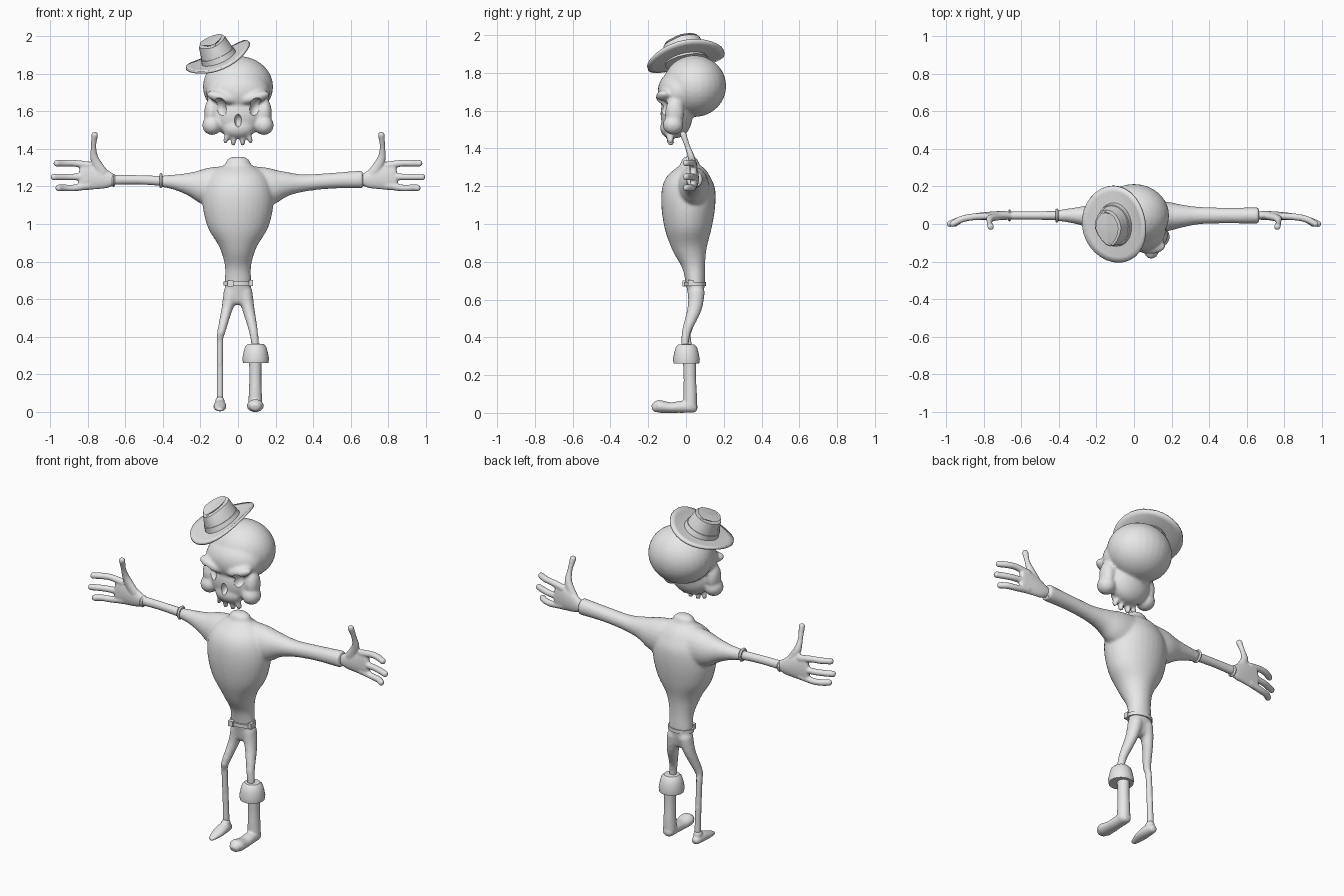
import bpy, bmesh, math
from mathutils import Vector, Matrix, Euler

cube = bpy.data.objects.get("Cube")
if cube:
    bpy.data.objects.remove(cube, do_unlink=True)

clay = bpy.data.materials.new("light_grey")
clay.use_nodes = True
clay.diffuse_color = (0.8, 0.8, 0.8, 1)
clay.node_tree.nodes["Principled BSDF"].inputs["Base Color"].default_value = (0.8, 0.8, 0.8, 1)

Y, Z = Vector((0, 1, 0)), Vector((0, 0, 1))


def activate(obj):
    bpy.ops.object.select_all(action='DESELECT')
    obj.select_set(True)
    bpy.context.view_layer.objects.active = obj


def add(name, bm, angle=40):
    bmesh.ops.recalc_face_normals(bm, faces=bm.faces)
    mesh = bpy.data.meshes.new(name)
    bm.to_mesh(mesh)
    bm.free()
    mesh.materials.append(clay)
    obj = bpy.data.objects.new(name, mesh)
    bpy.context.collection.objects.link(obj)
    activate(obj)
    bpy.ops.object.shade_smooth_by_angle(angle=math.radians(angle))
    return obj


def spline(keys, steps):
    """Catmull-Rom through keys of (x, y, z, radius across, radius deep)."""
    out = []
    for i in range(len(keys) - 1):
        a, b, c, d = (keys[max(i - 1, 0)], keys[i], keys[i + 1], keys[min(i + 2, len(keys) - 1)])
        for k in range(steps):
            t = k / steps
            out.append([0.5 * (2 * q + (r - p) * t + (2 * p - 5 * q + 4 * r - s) * t * t
                               + (3 * q - p - 3 * r + s) * t ** 3) for p, q, r, s in zip(a, b, c, d)])
    return out + [list(keys[-1])]


def loft(name, keys, ref=Y, sides=20, steps=4, rounded=True):
    """Elliptical tube along a path, with domed or flat ends."""
    pts = spline(keys, steps) if steps > 1 else [list(k) for k in keys]
    bm, rings = bmesh.new(), []
    for i, (x, y, z, ra, rb) in enumerate(pts):
        t = (Vector(pts[min(i + 1, len(pts) - 1)][:3]) - Vector(pts[max(i - 1, 0)][:3])).normalized()
        u = ref.cross(t).normalized()
        v = t.cross(u)
        slices = [(0, 1)]
        if rounded and i == 0:
            slices = [(-0.85, 0.5), (-0.5, 0.85), (0, 1)]
        elif rounded and i == len(pts) - 1:
            slices = [(0, 1), (0.5, 0.85), (0.85, 0.5)]
        for shift, scale in slices:
            c = Vector((x, y, z)) + t * shift * min(ra, rb)
            angles = [math.tau * k / sides for k in range(sides)]
            rings.append([bm.verts.new(c + scale * (u * ra * math.cos(a) + v * rb * math.sin(a)))
                          for a in angles])
    for r0, r1 in zip(rings, rings[1:]):
        for k in range(sides):
            j = (k + 1) % sides
            bm.faces.new((r0[k], r0[j], r1[j], r1[k]))
    bm.faces.new(rings[0])
    bm.faces.new(rings[-1])
    return add(name, bm)


def ball(name, loc, radii, rot=(0, 0, 0)):
    bm = bmesh.new()
    m = Matrix.Translation(loc) @ Euler(rot).to_matrix().to_4x4() @ Matrix.Diagonal((*radii, 1))
    bmesh.ops.create_uvsphere(bm, u_segments=28, v_segments=18, radius=1, matrix=m)
    return add(name, bm)


def box(name, loc, size):
    bm = bmesh.new()
    bmesh.ops.create_cube(bm, size=1, matrix=Matrix.Translation(loc) @ Matrix.Diagonal((*size, 1)))
    return add(name, bm)


def fuse(name, parts, voxel, smooth, cutters=()):
    """Melt overlapping parts into one skin, then carve the cutters out."""
    activate(parts[0])
    for p in parts:
        p.select_set(True)
    bpy.ops.object.join()
    obj = parts[0]
    obj.name = name
    rm = obj.modifiers.new("melt", 'REMESH')
    rm.mode, rm.voxel_size, rm.use_smooth_shade = 'VOXEL', voxel, True
    sm = obj.modifiers.new("soften", 'SMOOTH')
    sm.factor, sm.iterations = 0.5, smooth
    for c in cutters:
        c.hide_render = True
        cut = obj.modifiers.new("carve", 'BOOLEAN')
        cut.operation, cut.object, cut.solver = 'DIFFERENCE', c, 'EXACT'
    deps = bpy.context.evaluated_depsgraph_get()
    mesh = bpy.data.meshes.new_from_object(obj.evaluated_get(deps))
    obj.modifiers.clear()
    obj.data = mesh
    mesh.materials.clear()
    mesh.materials.append(clay)
    for c in cutters:
        bpy.data.objects.remove(c, do_unlink=True)
    activate(obj)
    bpy.ops.object.shade_smooth_by_angle(angle=math.radians(45))
    return obj


# Body: torso, two sleeves and two legs melted together
torso = loft("torso", [
    (0, .05, .60, .06, .035), (0, .05, .68, .07, .05), (0, .04, .78, .07, .062), (0, .02, .88, .1, .095),
    (0, .012, .98, .16, .125), (0, .012, 1.1, .188, .143), (0, .015, 1.2, .18, .138),
    (0, .02, 1.27, .14, .1), (0, .02, 1.315, .07, .05)], sides=32)
left_sleeve = loft("left_sleeve", [
    (.06, .035, 1.19, .12, .09), (.17, .04, 1.2, .1, .08), (.25, .042, 1.212, .068, .062),
    (.35, .045, 1.218, .046, .046), (.5, .045, 1.23, .042, .042), (.665, .045, 1.237, .048, .044)], rounded=False)
right_sleeve = loft("right_sleeve", [
    (-.06, .035, 1.19, .12, .09), (-.17, .04, 1.2, .1, .08), (-.25, .042, 1.212, .065, .058),
    (-.33, .045, 1.222, .042, .04), (-.41, .045, 1.228, .03, .028)], rounded=False)
right_leg = loft("right_leg", [
    (-.035, .055, .64, .042, .045), (-.058, .045, .55, .03, .035), (-.088, .005, .43, .022, .024),
    (-.096, .01, .38, .018, .019), (-.096, .02, .2, .018, .018), (-.096, .025, .07, .019, .019)])
left_leg = loft("left_leg", [
    (.035, .055, .64, .042, .045), (.055, .045, .55, .033, .038), (.082, .002, .43, .024, .024),
    (.092, -.005, .35, .02, .02)])
fuse("body", [torso, left_sleeve, right_sleeve, right_leg, left_leg], .009, 5)

# Bare right forearm with its two bands
loft("right_forearm", [(-.39, .045, 1.228, .026, .024), (-.53, .045, 1.235, .024, .022),
                       (-.68, .045, 1.235, .026, .022)])
for name, x, r in (("sleeve_band", -.41, .04), ("wrist_band", -.662, .034)):
    loft(name, [(x - .008, .045, 1.231, r - .006, r - .008), (x, .045, 1.231, r, r - .002),
                (x + .008, .045, 1.231, r - .006, r - .008)], steps=2, rounded=False)

# Hands with three fingers and a raised thumb
for side, s in (("left", 1), ("right", -1)):
    parts = [loft("palm", [(s * .66, .045, 1.235, .03, .022), (s * .7, .045, 1.238, .05, .024),
                           (s * .76, .043, 1.25, .068, .023), (s * .83, .04, 1.257, .08, .019)])]
    parts.append(loft("thumb", [(s * .72, .04, 1.27, .03, .02), (s * .762, .03, 1.345, .023, .019),
                                (s * .768, .008, 1.41, .014, .014), (s * .762, -.015, 1.475, .018, .017)]))
    for z, tip in ((1.323, .965), (1.25, .98), (1.192, .955)):
        parts.append(loft("finger", [(s * .79, .042, z * .8 + .252, .021, .019), (s * .87, .036, z, .018, .018),
                                     (s * .92, .024, z, .018, .018), (s * tip, 0, z, .018, .017)]))
    fuse(side + "_hand", parts, .0055, 4)

# Belt with buckle and loop
loft("belt", [(0, .047, .673, .078, .058), (0, .047, .694, .078, .058)], sides=32, steps=1, rounded=False)
box("belt_buckle", (-.04, -.005, .684), (.03, .025, .032))
box("belt_loop", (.07, .025, .687), (.022, .03, .032))

# Right foot: ankle knob and narrow pointed sole
fuse("right_foot", [
    ball("ankle", (-.096, .022, .056), (.025, .027, .03)),
    loft("sole", [(-.096, .04, .028, .026, .024), (-.096, .0, .034, .033, .03), (-.096, -.06, .025, .033, .021),
                  (-.096, -.115, .014, .018, .011)], ref=Z)], .0055, 4)

# Left boot: shaft, foot and flared cuff
fuse("left_boot", [
    loft("shaft", [(.092, .018, .32, .036, .038), (.092, .02, .2, .032, .033), (.092, .022, .1, .035, .036),
                   (.092, .022, .035, .038, .036)]),
    loft("foot", [(.092, .035, .028, .034, .028), (.092, -.02, .032, .037, .032), (.092, -.08, .028, .04, .028),
                  (.092, -.14, .034, .045, .034), (.092, -.155, .032, .036, .03)], ref=Z)], .0065, 4)
cuff = [(.262, .05), (.262, .068), (.285, .071), (.32, .064), (.348, .056), (.362, .042), (.364, .012)]
loft("boot_cuff", [(.094, .002, z, r, r) for z, r in cuff], sides=28, steps=1, rounded=False)

# Skull: cranium, face, brow, cheekbones and teeth, carved for eyes and nose
skull = [ball("cranium", (0, .045, 1.73), (.187, .168, .163)),
         ball("forehead", (0, -.035, 1.7), (.17, .115, .12)),
         ball("face", (0, -.05, 1.58), (.135, .085, .125)),
         ball("muzzle", (0, -.085, 1.51), (.085, .052, .055))]
eyes = []
for s in (-1, 1):
    skull += [ball("brow", (s * .085, -.115, 1.672), (.085, .045, .032), (0, s * -.25, 0)),
              ball("cheekbone", (s * .138, -.068, 1.525), (.052, .055, .052)),
              ball("cheek_arch", (s * .14, -.06, 1.59), (.04, .05, .08))]
    for x, tip, z in ((.02, .025, 1.425), (.052, .068, 1.44)):
        skull.append(loft("tooth", [(s * x, -.09, 1.5, .017, .024), (s * (x + tip) / 2, -.085, 1.46, .014, .021),
                                    (s * tip, -.08, z, .013, .018)]))
    eyes.append(ball("eye_cutter", (s * .095, -.165, 1.617), (.04, .075, .056), (0, s * .3, 0)))
nose = ball("nose_cutter", (0, -.15, 1.55), (.02, .05, .036))
fuse("skull", skull, .009, 5, eyes + [nose])

# Hat: curled brim, creased crown and band, tilted together
tilt = Matrix.Translation((-.1, -.003, 1.878)) @ Euler((.2, -.4, 0)).to_matrix().to_4x4()
bm = bmesh.new()
rows = []
for k in range(5):
    f = .4 + .15 * k
    rows.append([bm.verts.new((.182 * f * math.cos(a), .208 * f * math.sin(a),
                               .035 * f ** 3 * math.cos(a) ** 2 - .012 * f)) for a in
                 [math.tau * i / 32 for i in range(32)]])
for r0, r1 in zip(rows, rows[1:]):
    for i in range(32):
        bm.faces.new((r0[i], r0[(i + 1) % 32], r1[(i + 1) % 32], r1[i]))
brim = add("hat_brim", bm)
thick = brim.modifiers.new("thickness", 'SOLIDIFY')
thick.thickness, thick.offset = .014, 0
crown = loft("hat_crown", [(0, 0, -.02, .095, .115), (0, 0, .04, .087, .108), (0, 0, .1, .076, .1),
                           (0, 0, .113, .066, .09), (0, 0, .098, .045, .068), (0, 0, .09, .015, .03)],
             sides=16, steps=1, rounded=False)
for v in crown.data.vertices:  # pinch the front of the crown
    if v.co.z > .05 and v.co.y < 0:
        v.co.x *= 1 + v.co.y * 3
        v.co.z -= .1 * abs(v.co.y)
band = loft("hat_band", [(0, 0, .0, .098, .118), (0, 0, .03, .093, .113)], sides=32, steps=1, rounded=False)
for obj in (brim, crown, band):
    obj.matrix_world = tilt
